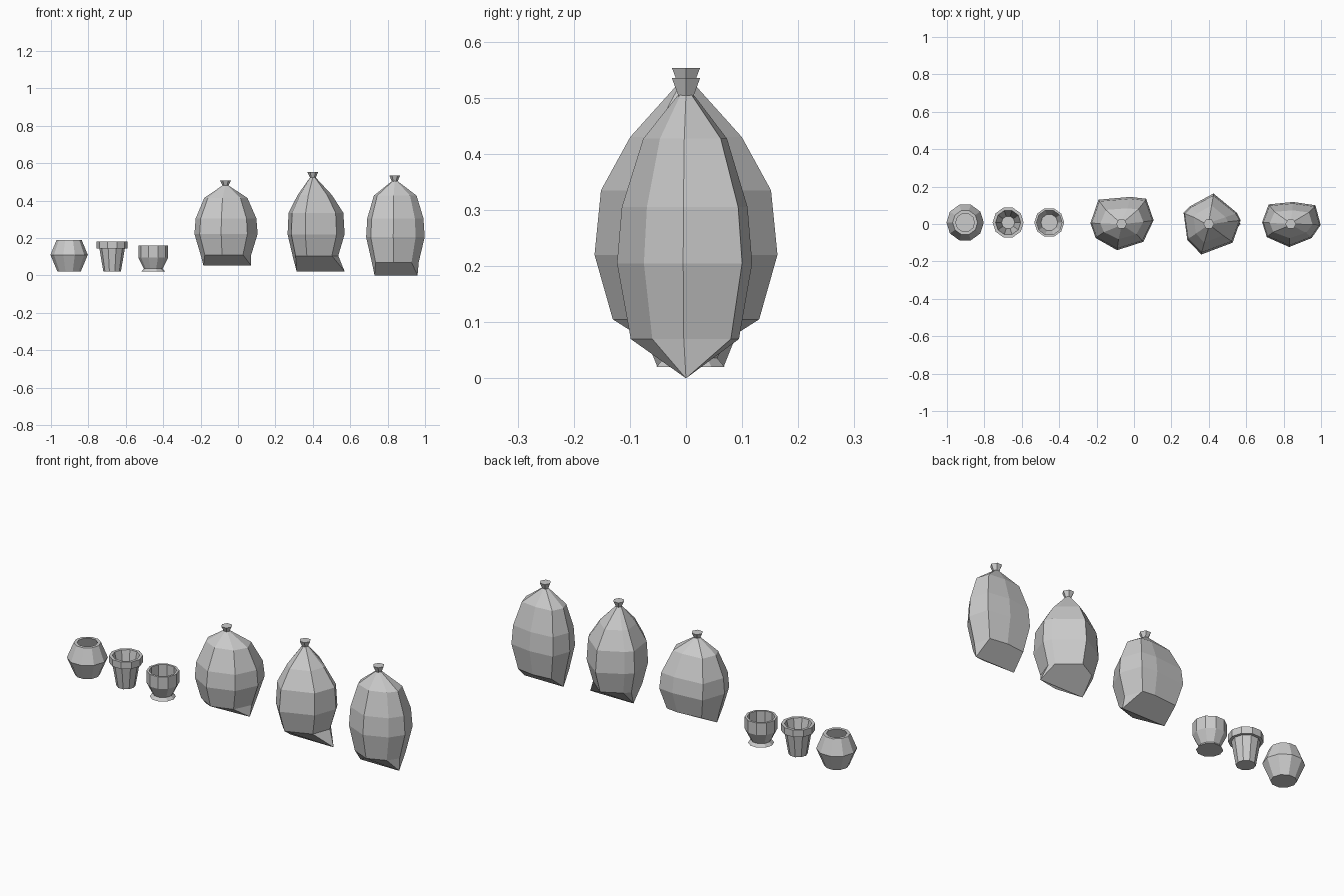
import bpy, bmesh
from math import cos, sin, pi

if "Cube" in bpy.data.objects:
    bpy.data.objects.remove(bpy.data.objects["Cube"])


def make_object(name, bm):
    bmesh.ops.recalc_face_normals(bm, faces=bm.faces[:])
    mesh = bpy.data.meshes.new(name)
    bm.to_mesh(mesh)
    bm.free()
    ob = bpy.data.objects.new(name, mesh)
    bpy.context.collection.objects.link(ob)


def bridge(bm, rings):
    """Join successive vertex rings with quads."""
    for a, b in zip(rings, rings[1:]):
        n = len(a)
        for i in range(n):
            j = (i + 1) % n
            bm.faces.new((a[i], a[j], b[j], b[i]))


def circle(bm, cx, cy, r, z, n, turn=0.0):
    return [bm.verts.new((cx + r * cos(2 * pi * i / n + turn),
                          cy + r * sin(2 * pi * i / n + turn), z)) for i in range(n)]


def pot(name, cx, profile, n):
    """Open pot: the profile runs from the base, over the rim, to the inner floor."""
    bm = bmesh.new()
    rings = [circle(bm, cx, 0.008, r, z, n) for r, z in profile]
    bridge(bm, rings)
    bm.faces.new(rings[0])
    bm.faces.new(rings[-1])
    make_object(name, bm)


def sack(name, cx, outline, heights, shoulder, keel):
    """Tied sack: 8 points round the belly, starting right and going by the front."""
    bm = bmesh.new()
    scales = [(0.8, 0.8), (1, 1), (0.96, 0.93), shoulder]
    rings = [[bm.verts.new((cx + (x - cx) * sx, y * sy, z)) for x, y in outline]
             for z, (sx, sy) in zip(heights, scales)]
    # gathered neck
    rings.append([bm.verts.new((cx + 0.014 * cos(-i * pi / 4),
                                0.014 * sin(-i * pi / 4), heights[4])) for i in range(8)])
    bridge(bm, rings)
    bm.faces.new(rings[-1])
    # wedge-shaped bottom seam
    left, right, z = keel
    kl, kr = bm.verts.new((left, 0, z)), bm.verts.new((right, 0, z))
    b = rings[0]
    bm.faces.new((b[1], b[2], b[3], kl, kr))
    bm.faces.new((b[5], b[6], b[7], kr, kl))
    for i, j, k in ((0, 1, kr), (7, 0, kr), (3, 4, kl), (4, 5, kl)):
        bm.faces.new((b[i], b[j], k))
    make_object(name, bm)
    # flared tie on top
    bm = bmesh.new()
    tie = [circle(bm, cx, 0, 0.015, heights[4] - 0.003, 6),
           circle(bm, cx, 0, 0.029, heights[5], 6)]
    bridge(bm, tie)
    for t in tie:
        bm.faces.new(t)
    make_object(name + "_tie", bm)


# three pots
pot("round_pot", -0.903, [(0.062, 0.02), (0.1, 0.11), (0.067, 0.19),
                          (0.05, 0.19), (0.08, 0.11), (0.05, 0.035)], 10)
pot("tapered_pot", -0.673, [(0.047, 0.02), (0.068, 0.145), (0.083, 0.145), (0.083, 0.182),
                            (0.067, 0.182), (0.035, 0.035)], 10)
pot("footed_pot", -0.453, [(0.064, 0.02), (0.05, 0.036), (0.08, 0.095), (0.08, 0.16),
                           (0.068, 0.16), (0.068, 0.097), (0.045, 0.045)], 10)

# three tied sacks
sack("wide_sack", -0.067,
     [(0.105, 0.02), (0.05, -0.095), (-0.09, -0.14), (-0.205, -0.075),
      (-0.233, 0.005), (-0.19, 0.13), (-0.02, 0.145), (0.065, 0.135)],
     [0.11, 0.222, 0.305, 0.415, 0.482, 0.507], (0.68, 0.58), (-0.185, 0.07, 0.053))
sack("tall_sack", 0.40,
     [(0.57, 0.02), (0.527, -0.1), (0.36, -0.163), (0.285, -0.085),
      (0.265, 0.06), (0.30, 0.095), (0.425, 0.163), (0.55, 0.06)],
     [0.105, 0.22, 0.335, 0.43, 0.525, 0.553], (0.6, 0.61), (0.313, 0.57, 0.022))
sack("narrow_sack", 0.838,
     [(0.998, -0.005), (0.95, -0.075), (0.83, -0.123), (0.71, -0.07),
      (0.685, 0.01), (0.72, 0.105), (0.85, 0.118), (0.97, 0.1)],
     [0.07, 0.205, 0.305, 0.427, 0.505, 0.535], (0.73, 0.62), (0.73, 0.96, 0.0))
